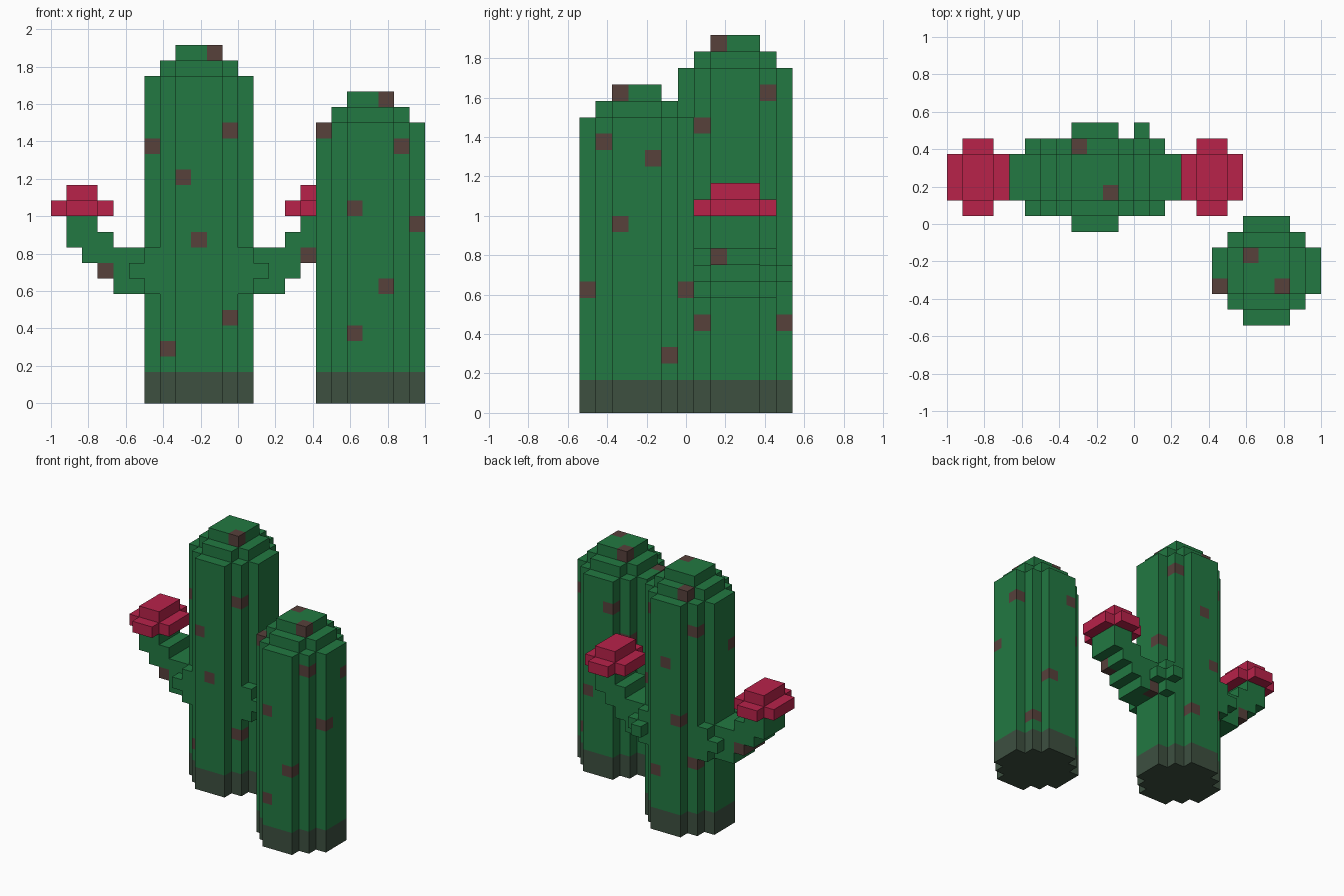
import bpy
import bmesh
from mathutils import Vector

cube = bpy.data.objects.get("Cube")
if cube:
    bpy.data.objects.remove(cube, do_unlink=True)

U = 1 / 12                               # size of one block
ORIGIN = Vector((-1, -6.5 * U, 0))       # corner of block (0, 0, 0)


def make_material(name, rgb):
    m = bpy.data.materials.new(name)
    m.use_nodes = True
    m.diffuse_color = (*rgb, 1)
    m.node_tree.nodes["Principled BSDF"].inputs["Base Color"].default_value = (*rgb, 1)
    return m


MATS = [
    make_material("cactus green", (0.016, 0.190, 0.054)),
    make_material("earthy base", (0.047, 0.080, 0.051)),
    make_material("brown spot", (0.095, 0.052, 0.044)),
    make_material("flower red", (0.479, 0.016, 0.068)),
]
GREEN, BASE, SPOT, RED = range(4)


def box(x0, x1, y0, y1, z0, z1):
    return {(x, y, z) for x in range(x0, x1) for y in range(y0, y1) for z in range(z0, z1)}


def trunk(x, y, h):
    """Ribbed seven-block column with a stepped crown."""
    cells = set()
    for a, b in ((0, 2), (1, 1), (2, 0)):
        cells |= box(x + a, x + 7 - a, y + b, y + 7 - b, 0, h - 2)
    cells |= box(x + 1, x + 6, y + 2, y + 5, h - 2, h - 1)
    cells |= box(x + 2, x + 5, y + 1, y + 6, h - 2, h - 1)
    return cells | box(x + 2, x + 5, y + 2, y + 5, h - 1, h)


def arm():
    """Stair-stepped arm with a cross-shaped collar at the trunk."""
    cells = box(6, 7, 7, 12, 7, 10) | box(5, 6, 7, 12, 8, 9)
    for z, x0, x1 in ((7, 4, 6), (8, 3, 6), (9, 2, 6), (10, 1, 4), (11, 1, 3)):
        cells |= box(x0, x1, 8, 11, z, z + 1)
    return cells


def flower():
    return box(0, 4, 8, 11, 12, 13) | box(1, 3, 7, 12, 12, 13) | box(1, 3, 8, 11, 13, 14)


def mirror(cells):
    return {(18 - x, y, z) for x, y, z in cells}


# Parts
tall = trunk(6, 6, 23)
short = trunk(17, 0, 20)
parts = {
    "tall_trunk": tall,
    "short_trunk": short,
    "right_arm": arm() - tall,
    "left_arm": (mirror(arm()) | {(12, 12, 8)}) - tall,
    "right_flower": flower(),
    "left_flower": mirror(flower()),
}
solid = set().union(*parts.values())

# Brown blocks on the trunks and arms
spots_tall = {
    (10, 8, 22), (8, 11, 21), (11, 7, 17), (6, 8, 16), (8, 6, 14), (9, 6, 10),
    (11, 7, 5), (7, 7, 3), (11, 11, 19), (10, 12, 5), (7, 11, 18), (9, 12, 15),
    (8, 12, 10), (7, 11, 6), (12, 10, 12),
}
spots_short = {
    (21, 2, 19), (19, 4, 19), (17, 2, 17), (22, 1, 16), (19, 0, 12), (23, 2, 11),
    (21, 0, 7), (19, 0, 4), (23, 4, 15), (21, 6, 7), (22, 5, 3), (19, 6, 15),
    (18, 5, 12),
}
spots_arms = {(3, 8, 8), (3, 9, 8), (3, 10, 8), (16, 8, 9), (13, 10, 7)}
spots = spots_tall | spots_short | spots_arms


def cell_colour(name, cell):
    if "flower" in name:
        return RED
    if cell in spots:
        return SPOT
    return BASE if cell[2] < 2 else GREEN


def build(name, cells):
    """Skin the exposed sides of the blocks and merge flat regions."""
    bm = bmesh.new()
    corners = {}

    def vert(p):
        if p not in corners:
            corners[p] = bm.verts.new(ORIGIN + Vector(p) * U)
        return corners[p]

    for cell in sorted(cells):
        for axis in range(3):
            for side in (0, 1):
                near = list(cell)
                near[axis] += 2 * side - 1
                if tuple(near) in solid:
                    continue
                ring = []
                for a, b in ((0, 0), (1, 0), (1, 1), (0, 1)):
                    p = list(cell)
                    p[axis] += side
                    p[(axis + 1) % 3] += a
                    p[(axis + 2) % 3] += b
                    ring.append(vert(tuple(p)))
                face = bm.faces.new(ring if side else ring[::-1])
                face.material_index = cell_colour(name, cell)
    bmesh.ops.dissolve_limit(bm, angle_limit=0.01, verts=bm.verts[:], edges=bm.edges[:],
                             delimit={'MATERIAL'})
    mesh = bpy.data.meshes.new(name)
    bm.to_mesh(mesh)
    bm.free()
    for m in MATS:
        mesh.materials.append(m)
    bpy.context.collection.objects.link(bpy.data.objects.new(name, mesh))


for part_name, part_cells in parts.items():
    build(part_name, part_cells)
